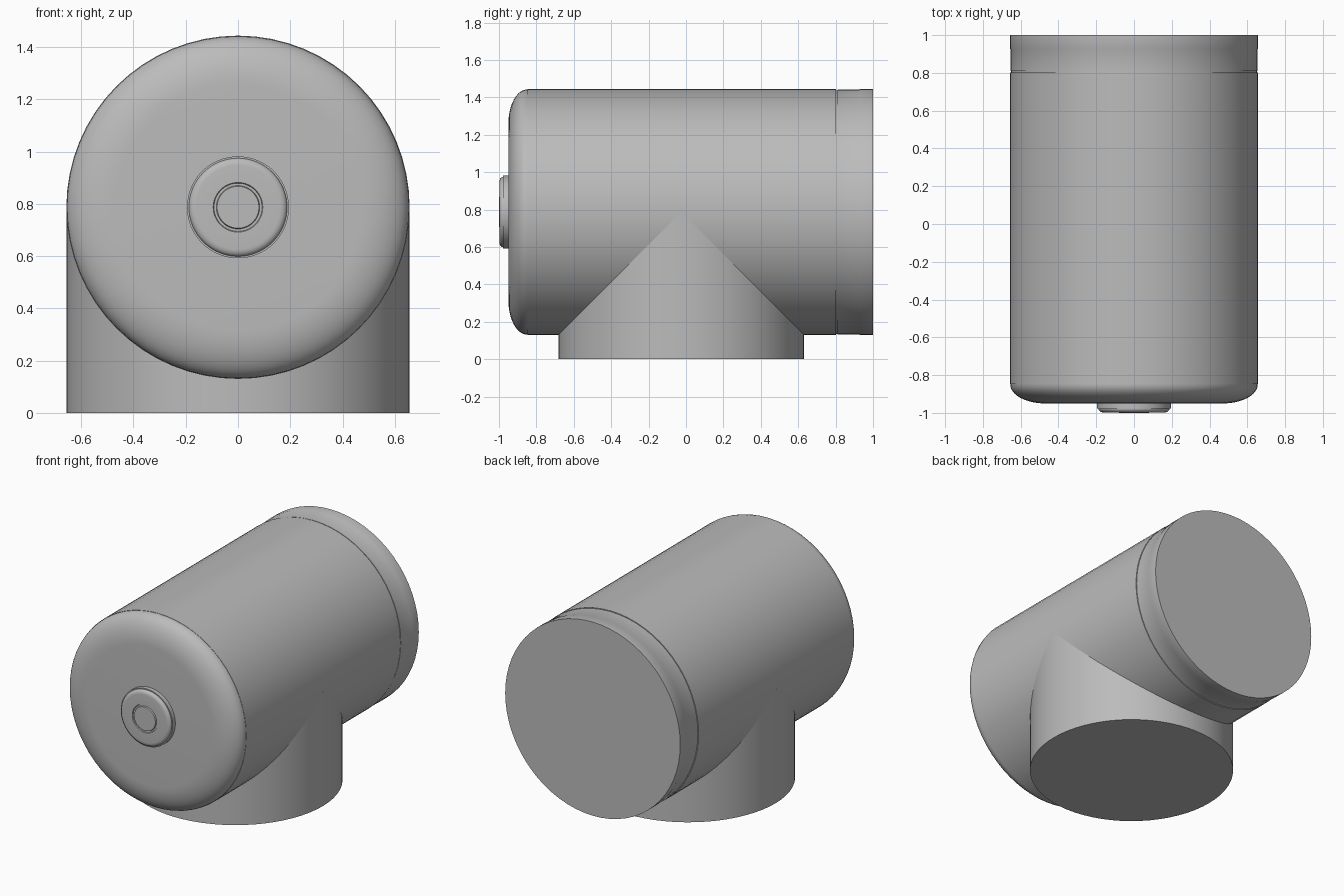
import bpy, math
from mathutils import Matrix

if "Cube" in bpy.data.objects:
    bpy.data.objects.remove(bpy.data.objects["Cube"])

RADIUS, AXIS_Z, SIDES = 0.657, 0.787, 64

grey = bpy.data.materials.new("plain_grey")
grey.use_nodes = True
colour = (0.5, 0.5, 0.5, 1)
grey.diffuse_color = colour
grey.node_tree.nodes["Principled BSDF"].inputs["Base Color"].default_value = colour


def lathe(name, profile, matrix):
    """Solid of revolution about local z from (radius, height) points, ends capped."""
    verts, faces = [], []
    for r, h in profile:
        for i in range(SIDES):
            a = math.tau * i / SIDES
            verts.append((r * math.cos(a), r * math.sin(a), h))
    for k in range(len(profile) - 1):
        for i in range(SIDES):
            j = (i + 1) % SIDES
            faces.append((k * SIDES + i, k * SIDES + j,
                          (k + 1) * SIDES + j, (k + 1) * SIDES + i))
    last = (len(profile) - 1) * SIDES
    faces.append(tuple(reversed(range(SIDES))))
    faces.append(tuple(range(last, last + SIDES)))
    mesh = bpy.data.meshes.new(name)
    mesh.from_pydata(verts, [], faces)
    mesh.transform(matrix)
    mesh.materials.append(grey)
    obj = bpy.data.objects.new(name, mesh)
    bpy.context.collection.objects.link(obj)
    bpy.ops.object.select_all(action='DESELECT')
    obj.select_set(True)
    bpy.context.view_layer.objects.active = obj
    bpy.ops.object.shade_smooth_by_angle(angle=math.radians(30))
    return obj


def rounded(r, start, end, round_r, round_h, steps=8):
    """Profile of a disc whose far edge is rounded over."""
    pts = [(r, start)]
    for i in range(steps + 1):
        a = math.pi / 2 * i / steps
        pts.append((r - round_r * (1 - math.cos(a)),
                    end - round_h * (1 - math.sin(a))))
    return pts


# Local +z becomes -y for all parts on the horizontal axis
forward = Matrix.Translation((0, 0, AXIS_Z)) @ Matrix.Rotation(math.pi / 2, 4, 'X')

# Main horizontal drum, with a narrow seam in front of the rear collar
lathe("main_drum", [(RADIUS, -0.803), (RADIUS, 0.848)], forward)
lathe("collar_seam", [(RADIUS - 0.006, -0.812), (RADIUS - 0.006, -0.80)], forward)
lathe("rear_collar", [(RADIUS, -1.0), (RADIUS, -0.93),
                      (RADIUS - 0.002, -0.925), (RADIUS - 0.002, -0.81)], forward)

# Front cap with a broad rounded rim
lathe("front_cap", rounded(RADIUS - 0.002, 0.845, 0.95, 0.185, 0.1, 12), forward)

# Stepped knob in the centre of the cap
lathe("knob_base", [(0.195, 0.94), (0.195, 0.978)], forward)
lathe("knob_face", rounded(0.188, 0.97, 0.998, 0.028, 0.02, 6)
      + [(0.095, 0.998), (0.092, 0.992), (0.083, 0.992), (0.08, 1.0)], forward)

# Vertical stand meeting the drum at its axis
lathe("stand", [(RADIUS, 0), (RADIUS, 0.77)], Matrix.Translation((0, -0.025, 0)))
